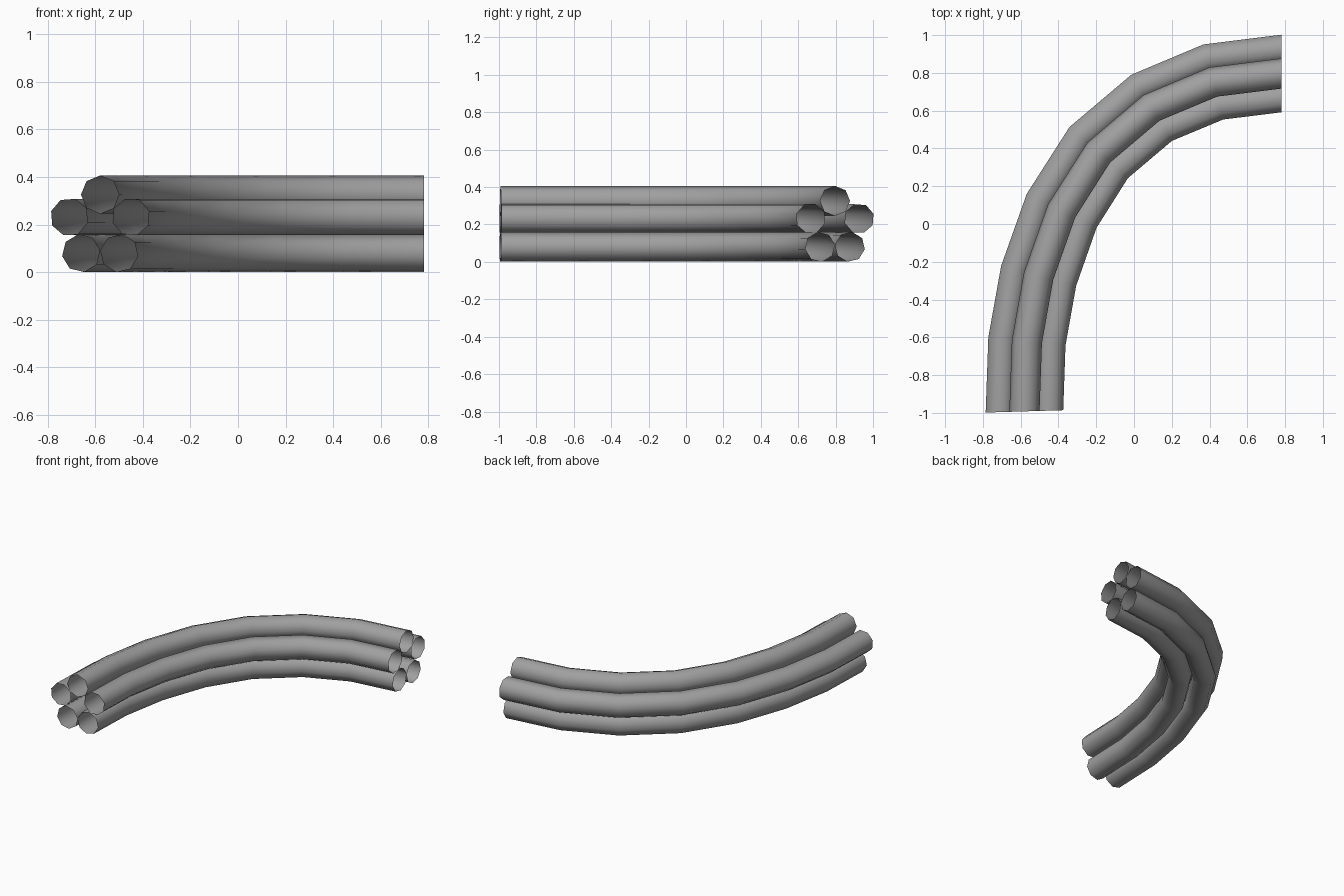
import bpy, bmesh, math
from mathutils import Vector

cube = bpy.data.objects.get("Cube")
if cube:
    bpy.data.objects.remove(cube, do_unlink=True)

# Material
grey = bpy.data.materials.new("plain grey")
grey.use_nodes = True
colour = (0.35, 0.35, 0.35, 1)
grey.diffuse_color = colour
grey.node_tree.nodes["Principled BSDF"].inputs["Base Color"].default_value = colour

# Centre line of the bundle, bending through a quarter turn
CENTRE_Z = 0.19
BUNDLE_RADIUS = 0.136
TUBE_RADIUS = 0.08
SIDES = 8
path = [Vector((x, y, CENTRE_Z)) for x, y in (
    (-0.58, -0.992), (-0.567, -0.622), (-0.505, -0.275), (-0.383, 0.07),
    (-0.187, 0.378), (0.093, 0.615), (0.42, 0.752), (0.782, 0.797))]

# Sideways direction at each path point
tangents = [(b - a).normalized() for a, b in zip(path, path[2:])]
tangents = [Vector((-0.03, 1, 0)).normalized()] + tangents + [Vector((1, 0, 0))]
UP = Vector((0, 0, 1))
sides = [t.cross(UP) for t in tangents]


def polar(radius, angle):
    return Vector((radius * math.cos(angle), radius * math.sin(angle)))


def make_tube(name, angle):
    """Open tube swept along the path, one corner facing out of the bundle."""
    offset = polar(BUNDLE_RADIUS, angle)
    section = [offset + polar(TUBE_RADIUS, angle + math.tau * k / SIDES)
               for k in range(SIDES)]
    bm = bmesh.new()
    rings = [[bm.verts.new(p + s * c.x + UP * c.y) for c in section]
             for p, s in zip(path, sides)]
    for a, b in zip(rings, rings[1:]):
        for k in range(SIDES):
            n = (k + 1) % SIDES
            face = bm.faces.new((a[k], a[n], b[n], b[k]))
            face.smooth = True
    mesh = bpy.data.meshes.new(name)
    bm.to_mesh(mesh)
    bm.free()
    mesh.materials.append(grey)
    tube = bpy.data.objects.new(name, mesh)
    bpy.context.collection.objects.link(tube)


# Five tubes in a pentagon bundle
names = ("top_tube", "outer_tube", "lower_outer_tube",
         "lower_inner_tube", "inner_tube")
for i, name in enumerate(names):
    make_tube(name, math.pi / 2 + i * math.tau / len(names))
